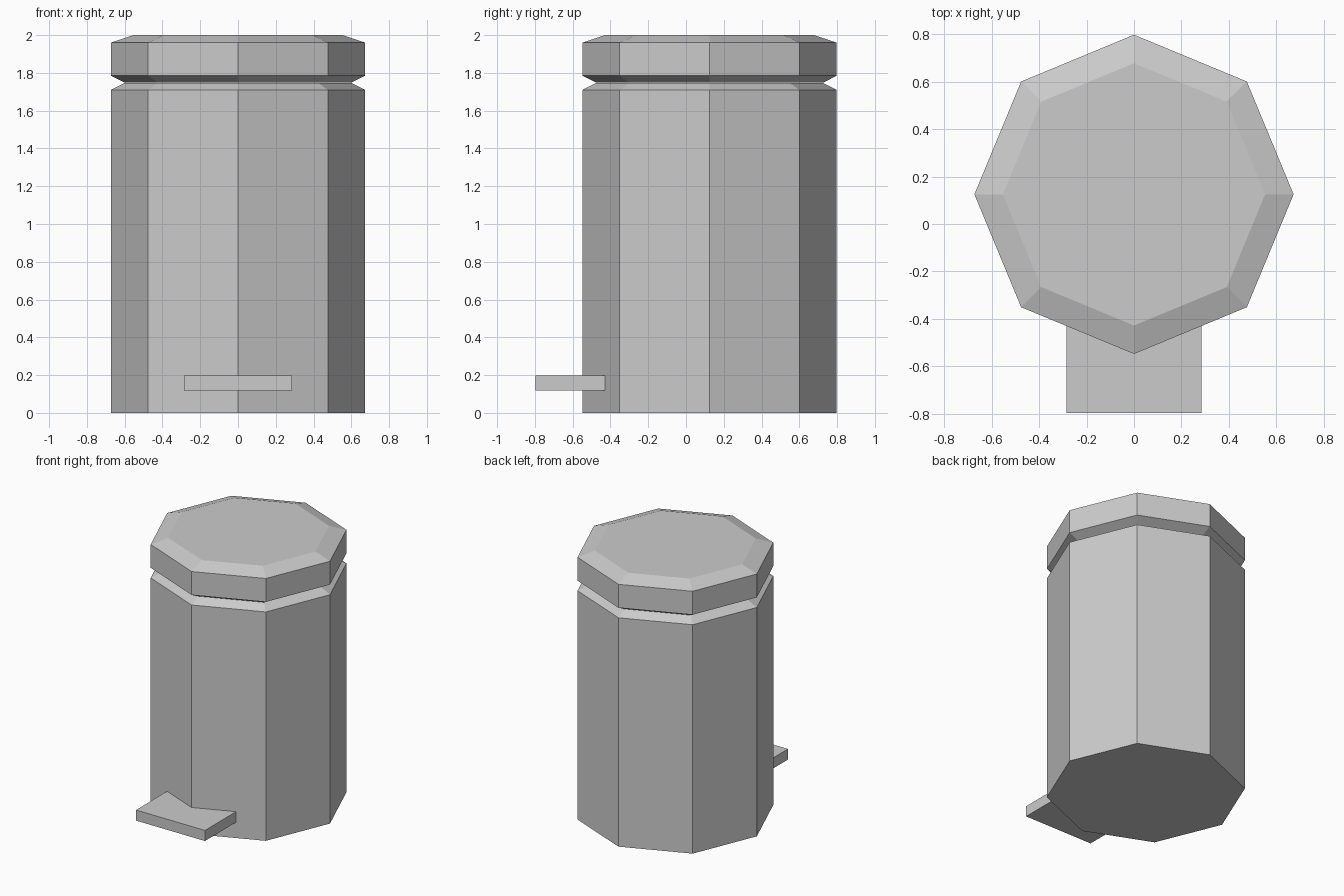
import bpy
import bmesh
from math import sin, cos, pi

default = bpy.data.objects.get("Cube")
if default:
    bpy.data.objects.remove(default, do_unlink=True)

SIDES = 8
CENTRE_Y = 0.125

grey = bpy.data.materials.new("light_grey")
grey.use_nodes = True
colour = (0.6, 0.6, 0.6, 1)
grey.diffuse_color = colour
grey.node_tree.nodes["Principled BSDF"].inputs["Base Color"].default_value = colour


def add_object(name, bm):
    bmesh.ops.recalc_face_normals(bm, faces=bm.faces)
    mesh = bpy.data.meshes.new(name)
    bm.to_mesh(mesh)
    bm.free()
    mesh.materials.append(grey)
    obj = bpy.data.objects.new(name, mesh)
    bpy.context.collection.objects.link(obj)
    return obj


def octagon_stack(name, profile):
    """Closed octagonal solid from (radius, height) pairs, bottom to top."""
    bm = bmesh.new()
    rings = []
    for radius, z in profile:
        angles = [2 * pi * i / SIDES for i in range(SIDES)]
        rings.append([bm.verts.new((radius * cos(a), radius * sin(a) + CENTRE_Y, z))
                      for a in angles])
    for low, high in zip(rings, rings[1:]):
        for i in range(SIDES):
            j = (i + 1) % SIDES
            bm.faces.new((low[i], low[j], high[j], high[i]))
    bm.faces.new(rings[0])
    bm.faces.new(rings[-1])
    return add_object(name, bm)


def box(name, low, high):
    bm = bmesh.new()
    bmesh.ops.create_cube(bm, size=1)
    for v in bm.verts:
        v.co = [(a + b) / 2 + c * (b - a) for a, b, c in zip(low, high, v.co)]
    return add_object(name, bm)


# Bin body with a bevelled shoulder
octagon_stack("bin_body", [(0.673, 0), (0.673, 1.71), (0.6, 1.747)])

# Lid with a tapered underside and bevelled top
octagon_stack("lid", [(0.6, 1.748), (0.673, 1.785), (0.673, 1.96), (0.553, 2.0)])

# Foot pedal, its back end set into the body
box("foot_pedal", (-0.285, -0.797, 0.118), (0.285, -0.4, 0.197))
